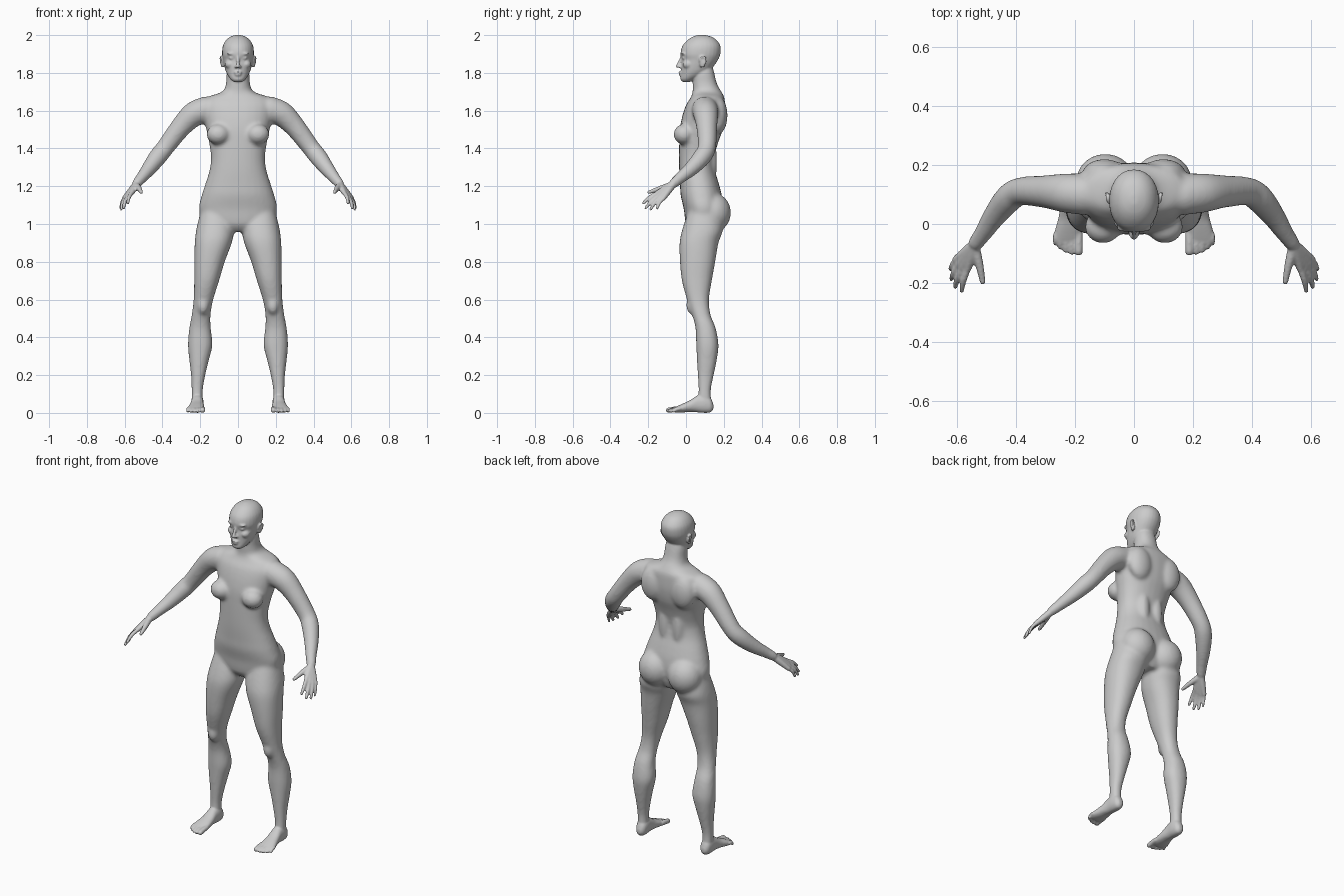
import bpy
import bmesh
import math
from mathutils import Matrix, Vector

old = bpy.data.objects.get("Cube")
if old:
    bpy.data.objects.remove(old, do_unlink=True)

SIDES = 28


def spline(keys, steps=5):
    """Smooth curve through tuples of any length."""
    pts = [Vector(k) for k in keys]
    out = []
    for i in range(len(pts) - 1):
        a, b = pts[i], pts[i + 1]
        before, after = pts[max(i - 1, 0)], pts[min(i + 2, len(pts) - 1)]
        for j in range(steps):
            t = j / steps
            out.append(0.5 * (2 * a + (b - before) * t
                              + (2 * before - 5 * a + 4 * b - after) * t ** 2
                              + (3 * a - before - 3 * b + after) * t ** 3))
    return out + [pts[-1]]


def skin(bm, rings):
    """Bridge closed rings of points and cap both ends."""
    loops = [[bm.verts.new(p) for p in ring] for ring in rings]
    for low, high in zip(loops, loops[1:]):
        for i in range(len(low)):
            k = (i + 1) % len(low)
            bm.faces.new((low[i], low[k], high[k], high[i]))
    bm.faces.new(list(reversed(loops[0])))
    bm.faces.new(loops[-1])


def loft(bm, keys, axis="z", power=0.9):
    """Oval sections; key = (position, centre x, half width, low, high)."""
    rings = []
    for key in spline(keys):
        pos, cx, half, low, high = key
        ring = []
        for i in range(SIDES):
            angle = math.tau * i / SIDES
            c, s = math.cos(angle), math.sin(angle)
            x = cx + half * math.copysign(abs(c) ** power, c)
            w = (low + high) / 2 + (high - low) / 2 * math.copysign(abs(s) ** power, s)
            ring.append((x, w, pos) if axis == "z" else (x, pos, w))
        rings.append(ring)
    skin(bm, rings)


def blob(bm, centre, radii, tilt=0.0):
    """Ellipsoid, optionally turned about the vertical axis."""
    matrix = (Matrix.Translation(centre) @ Matrix.Rotation(tilt, 4, "Z")
              @ Matrix.Diagonal((*radii, 1)))
    bmesh.ops.create_uvsphere(bm, u_segments=24, v_segments=16, radius=1, matrix=matrix)


def tube(bm, keys):
    """Round limb with rounded ends; key = (x, y, z, radius)."""
    path = spline(keys)
    centres = [Vector(k[:3]) for k in path]
    rings = []
    for i, (p, key) in enumerate(zip(centres, path)):
        along = centres[min(i + 1, len(path) - 1)] - centres[max(i - 1, 0)]
        turn = along.to_track_quat("Z", "X")
        rings.append([p + turn @ Vector((math.cos(math.tau * j / SIDES),
                                         math.sin(math.tau * j / SIDES), 0)) * key[3]
                      for j in range(SIDES)])
    skin(bm, rings)
    for key in (path[0], path[-1]):
        blob(bm, key[:3], [key[3]] * 3)


def mirror(bm):
    """Copy everything built so far to the other side."""
    copy = bmesh.ops.duplicate(bm, geom=bm.verts[:] + bm.edges[:] + bm.faces[:])
    verts = [g for g in copy["geom"] if isinstance(g, bmesh.types.BMVert)]
    bmesh.ops.scale(bm, vec=(-1, 1, 1), verts=verts)


def fuse(obj, bm, voxel, rounds):
    """Merge overlapping parts into one smooth skin."""
    bmesh.ops.recalc_face_normals(bm, faces=bm.faces[:])
    bm.to_mesh(obj.data)
    bm.free()
    remesh = obj.modifiers.new("merge", "REMESH")
    remesh.mode = "VOXEL"
    remesh.voxel_size = voxel
    remesh.use_smooth_shade = True
    soften = obj.modifiers.new("soften", "SMOOTH")
    soften.factor = 0.5
    soften.iterations = rounds
    bpy.context.view_layer.objects.active = obj
    for name in ("merge", "soften"):
        bpy.ops.object.modifier_apply(modifier=name)


body = bpy.data.objects.new("body", bpy.data.meshes.new("body"))
bpy.context.collection.objects.link(body)
body.select_set(True)

# Leg
core = bmesh.new()
loft(core, [
    (1.06, .115, .085, .01, .18), (.97, .121, .1, -.02, .195), (.9, .131, .098, -.034, .172),
    (.8, .151, .081, -.032, .155), (.7, .166, .066, -.022, .137), (.6, .183, .052, .005, .122),
    (.52, .195, .05, .032, .13), (.45, .201, .057, .05, .157), (.36, .2, .065, .054, .172),
    (.28, .206, .052, .058, .163), (.2, .211, .038, .062, .147), (.12, .216, .03, .066, .132),
    (.05, .216, .03, .06, .135)])
blob(core, (.185, .035, .57), (.032, .035, .05))

# Arm
tube(core, [
    (.17, .1, 1.605, .07), (.235, .105, 1.58, .066), (.305, .11, 1.51, .055),
    (.385, .11, 1.405, .048), (.425, .085, 1.355, .048), (.47, .03, 1.295, .04),
    (.51, -.03, 1.245, .031), (.535, -.065, 1.215, .027)])

# Seat, chest and shoulder blade masses
blob(core, (.097, .143, 1.06), (.1, .095, .105))
blob(core, (.105, -.01, 1.475), (.062, .056, .054))
blob(core, (.1, .17, 1.575), (.075, .05, .1))
blob(core, (.045, .12, 1.33), (.04, .045, .15))
mirror(core)

# Torso and neck
loft(core, [
    (.96, 0, .08, .03, .16), (1, 0, .18, 0, .18), (1.08, 0, .207, -.012, .195),
    (1.15, 0, .193, -.028, .19), (1.21, 0, .174, -.032, .175), (1.28, 0, .152, -.036, .155),
    (1.35, 0, .143, -.037, .15), (1.43, 0, .153, -.036, .17), (1.5, 0, .168, -.033, .195),
    (1.57, 0, .183, -.02, .207), (1.63, 0, .19, 0, .207), (1.67, 0, .165, .025, .203),
    (1.7, 0, .085, .035, .188), (1.74, 0, .064, .035, .165), (1.8, 0, .06, .035, .15),
    (1.84, 0, .05, .04, .14)])
fuse(body, core, 0.01, 6)

# Foot
detail = bmesh.new()
loft(detail, [
    (.145, .215, .012, .02, .045), (.13, .215, .027, .003, .08), (.1, .215, .033, 0, .1),
    (.06, .216, .033, .003, .092), (.02, .218, .038, .005, .066), (-.02, .222, .045, .002, .048),
    (-.05, .225, .046, .002, .034), (-.065, .226, .04, .005, .026)], axis="y")

# Toes
for x, tip, r in ((.187, -.093, .014), (.211, -.095, .01), (.231, -.089, .0095),
                  (.25, -.078, .009), (.266, -.064, .009)):
    tube(detail, [(x, -.035, .022, r), (x, (tip - .04) / 2, .019, r), (x, tip, r, r)])

# Palm and fingers
wrist = Vector((.535, -.067, 1.213))
fingers = [
    ((.562, -.15, 1.165), (.583, -.225, 1.111), .0098),
    ((.58, -.148, 1.15), (.605, -.212, 1.086), .0098),
    ((.594, -.138, 1.14), (.618, -.186, 1.079), .0095),
    ((.603, -.12, 1.135), (.621, -.153, 1.083), .0085)]
for knuckle, tip, r in fingers:
    knuckle, tip = Vector(knuckle), Vector(tip)
    middle = knuckle.lerp(tip, 0.5) + Vector((.004, -.003, .004))
    tube(detail, [(*wrist, .02), (*wrist.lerp(knuckle, 0.5), .017), (*knuckle, .0125)])
    tube(detail, [(*knuckle, r * 1.15), (*middle, r * 1.05), (*tip, r * .85)])
tube(detail, [(.538, -.085, 1.203, .018), (.523, -.14, 1.187, .014), (.512, -.196, 1.168, .0095)])

# Eye, brow, cheek and nostril
blob(detail, (.032, -.008, 1.879), (.017, .013, .0095))
blob(detail, (.032, -.008, 1.902), (.027, .019, .008), -0.2)
blob(detail, (.043, .012, 1.845), (.026, .03, .024))
blob(detail, (.011, -.033, 1.832), (.008, .011, .007))

# Ear with raised rim
blob(detail, (.082, .087, 1.855), (.009, .018, .028), -0.3)
rim = [(.086, .072, 1.862), (.09, .078, 1.882), (.094, .097, 1.885),
       (.094, .106, 1.868), (.089, .098, 1.845), (.083, .082, 1.83)]
tube(detail, [(*p, .0045) for p in rim])
mirror(detail)

# Head
loft(detail, [
    (1.752, 0, .022, -.018, .02), (1.765, 0, .038, -.029, .05), (1.785, 0, .053, -.028, .09),
    (1.81, 0, .065, -.026, .125), (1.84, 0, .073, -.026, .15), (1.87, 0, .079, -.022, .17),
    (1.9, 0, .084, -.029, .182), (1.94, 0, .081, -.02, .183), (1.97, 0, .066, .004, .165),
    (1.99, 0, .043, .033, .138), (2.001, 0, .012, .066, .1)], power=0.95)

# Nose and lips
tube(detail, [(0, -.02, 1.892, .008), (0, -.032, 1.862, .008), (0, -.045, 1.836, .01)])
blob(detail, (0, -.026, 1.803), (.022, .014, .006))
blob(detail, (0, -.025, 1.79), (.019, .014, .007))

# Join everything into one skin
detail.from_mesh(body.data)
fuse(body, detail, 0.0055, 3)

# Single matte grey
grey = bpy.data.materials.new("plain grey")
grey.use_nodes = True
grey.diffuse_color = (0.6, 0.6, 0.6, 1)
shader = grey.node_tree.nodes["Principled BSDF"]
shader.inputs["Base Color"].default_value = grey.diffuse_color
body.data.materials.clear()
body.data.materials.append(grey)
for face in body.data.polygons:
    face.material_index = 0
    face.use_smooth = True
